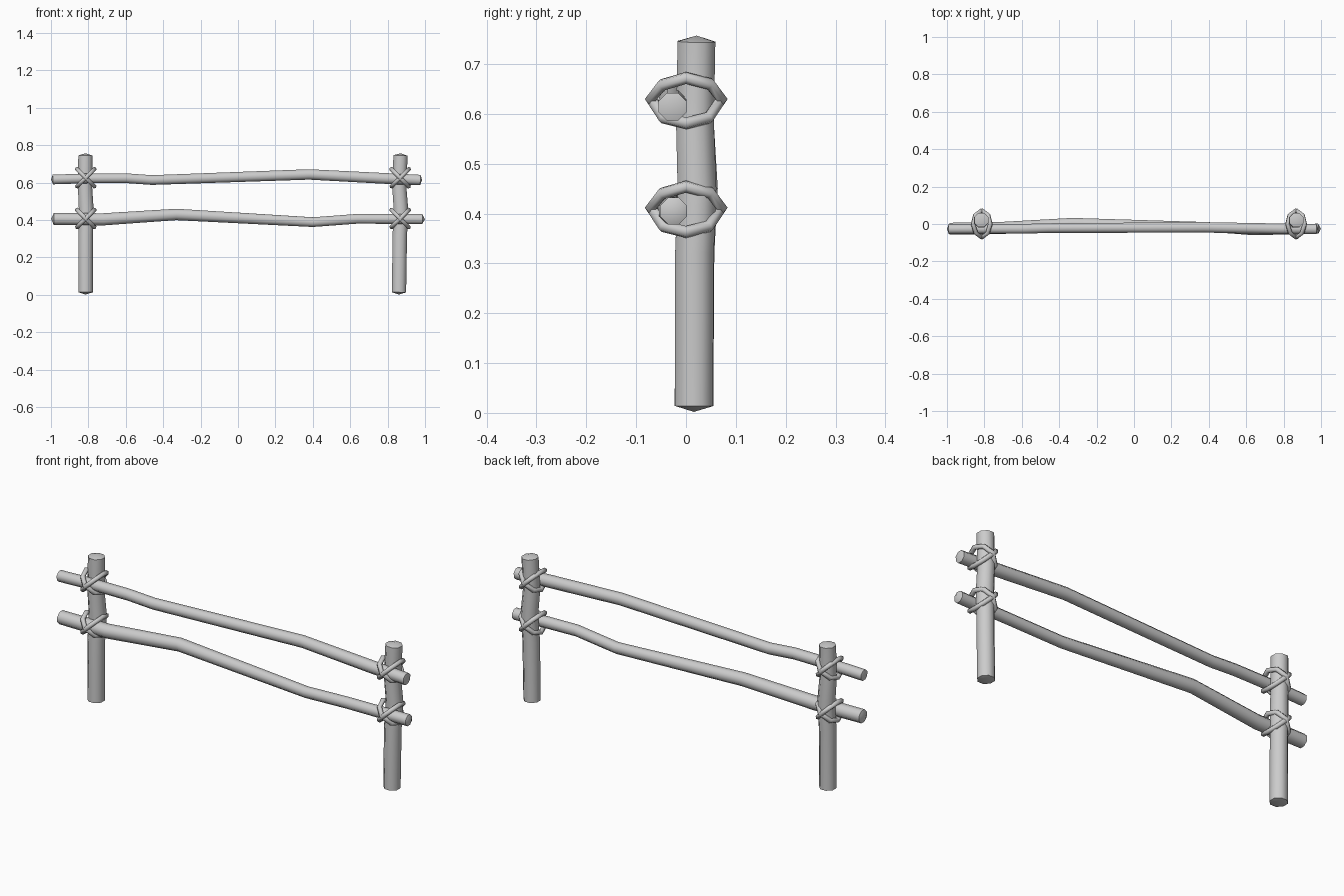
import bpy, bmesh, math
from mathutils import Vector

if "Cube" in bpy.data.objects:
    bpy.data.objects.remove(bpy.data.objects["Cube"])


def tube(name, pts, hint, sides, closed=False, tip=0.0, smooth=50):
    """Sweep a polygon along (x, y, z, radius) points; open ends get shallow pointed caps."""
    bm = bmesh.new()
    n = len(pts)
    pos = [Vector(p[:3]) for p in pts]
    hint = Vector(hint)
    rings, tangents = [], []
    for i, p in enumerate(pos):
        if closed:
            t = pos[(i + 1) % n] - pos[i - 1]
        else:
            t = pos[min(i + 1, n - 1)] - pos[max(i - 1, 0)]
        t.normalize()
        u = (hint - t * hint.dot(t)).normalized()
        v = t.cross(u)
        tangents.append(t)
        ring = []
        for k in range(sides):
            a = 2 * math.pi * (k + 0.5) / sides
            ring.append(bm.verts.new(p + (u * math.cos(a) + v * math.sin(a)) * pts[i][3]))
        rings.append(ring)
    for i in range(n if closed else n - 1):
        a, b = rings[i], rings[(i + 1) % n]
        for k in range(sides):
            j = (k + 1) % sides
            bm.faces.new((a[k], a[j], b[j], b[k]))
    if not closed:
        for i, s in ((0, -1), (n - 1, 1)):
            pole = bm.verts.new(pos[i] + tangents[i] * s * tip)
            for k in range(sides):
                bm.faces.new((rings[i][k], rings[i][(k + 1) % sides], pole))
    bmesh.ops.recalc_face_normals(bm, faces=bm.faces)
    me = bpy.data.meshes.new(name)
    bm.to_mesh(me)
    bm.free()
    ob = bpy.data.objects.new(name, me)
    bpy.context.collection.objects.link(ob)
    bpy.ops.object.select_all(action='DESELECT')
    ob.select_set(True)
    bpy.context.view_layer.objects.active = ob
    bpy.ops.object.shade_smooth_by_angle(angle=math.radians(smooth))
    return ob


# Upright posts
tube("left_post", [(-0.815, 0.016, 0.014, 0.042), (-0.815, 0.018, 0.32, 0.042),
                   (-0.811, 0.024, 0.45, 0.043), (-0.818, 0.018, 0.58, 0.041),
                   (-0.816, 0.021, 0.745, 0.041)], (1, 0, 0), 8, tip=0.012)
tube("right_post", [(0.861, 0.016, 0.014, 0.041), (0.865, 0.017, 0.32, 0.042),
                    (0.872, 0.022, 0.45, 0.042), (0.862, 0.018, 0.58, 0.041),
                    (0.869, 0.021, 0.745, 0.041)], (1, 0, 0), 8, tip=0.012)

# Wobbly rails
tube("upper_rail", [(-0.99, -0.027, 0.617, 0.028), (-0.80, -0.026, 0.623, 0.028),
                    (-0.60, -0.026, 0.624, 0.028), (-0.46, -0.022, 0.614, 0.028),
                    (0.38, -0.018, 0.644, 0.030), (0.78, -0.026, 0.623, 0.031),
                    (0.975, -0.027, 0.614, 0.030)], (0, 0, 1), 8, tip=0.009)
tube("lower_rail", [(-0.985, -0.025, 0.406, 0.034), (-0.72, -0.022, 0.404, 0.035),
                    (-0.33, 0.002, 0.430, 0.033), (0.40, -0.016, 0.389, 0.028),
                    (0.64, -0.034, 0.407, 0.028), (0.985, -0.025, 0.405, 0.029)],
     (0, 0, 1), 8, tip=0.014)

# Crossed rope lashings: two mirrored diagonal loops at every joint
loop = [(-0.070, 0.004), (-0.048, 0.032), (0, 0.046), (0.048, 0.034),
        (0.071, 0.004), (0.045, -0.034), (0, -0.045), (-0.045, -0.034)]
for side, x in (("left", -0.814), ("right", 0.867)):
    for level, z in (("lower", 0.408), ("upper", 0.626)):
        for d, s in (("rising", 1), ("falling", -1)):
            pts = [(x + s * h, y, z + h, 0.0125) for y, h in loop]
            tube(f"{side}_{level}_rope_{d}", pts, (-s, 0, 1), 6, closed=True, smooth=65)
